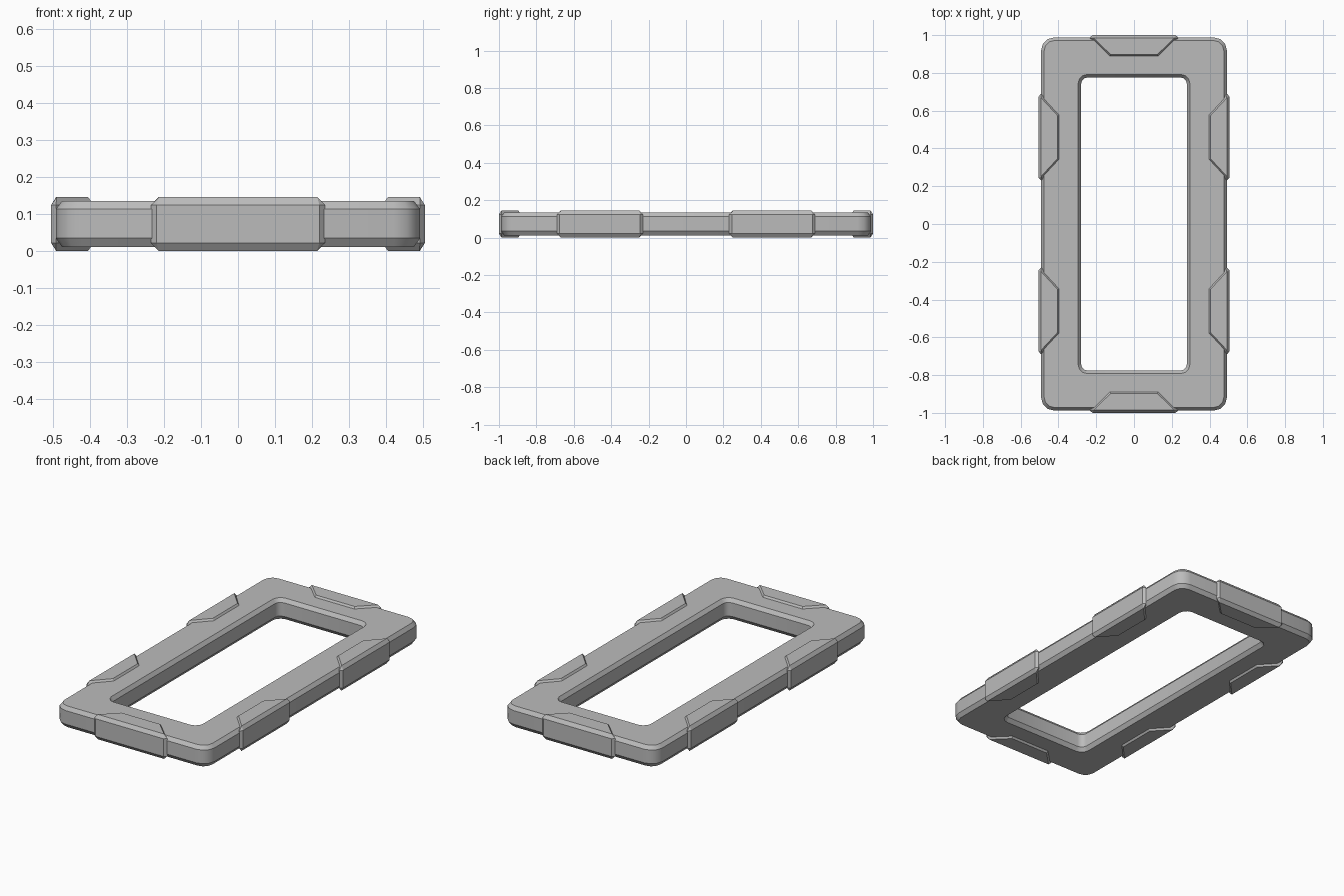
import bpy, bmesh, math
from mathutils import Vector

cube = bpy.data.objects.get("Cube")
if cube:
    bpy.data.objects.remove(cube, do_unlink=True)

grey = bpy.data.materials.new("mid_grey")
grey.use_nodes = True
colour = (0.5, 0.5, 0.5, 1)
grey.diffuse_color = colour
grey.node_tree.nodes["Principled BSDF"].inputs["Base Color"].default_value = colour


def rounded_rect(half_x, half_y, radius, segments=3):
    points = []
    for corner, (sx, sy) in enumerate(((1, 1), (-1, 1), (-1, -1), (1, -1))):
        for i in range(segments + 1):
            a = (corner + i / segments) * math.pi / 2
            points.append((sx * (half_x - radius) + radius * math.cos(a),
                           sy * (half_y - radius) + radius * math.sin(a)))
    return points


def inset(points, d):
    """Move every side of a counter-clockwise convex outline inwards by d."""
    pts = [Vector(p) for p in points]
    result = []
    for i, p in enumerate(pts):
        e1 = (p - pts[i - 1]).normalized()
        e2 = (pts[(i + 1) % len(pts)] - p).normalized()
        n1, n2 = Vector((-e1.y, e1.x)), Vector((-e2.y, e2.x))
        result.append(p + (n1 + n2) * d / (1 + n1.dot(n2)))
    return result


def loft(name, layers, closed=False):
    """Join stacked (outline, z) layers; closed makes a ring, otherwise cap the ends."""
    bm = bmesh.new()
    loops = [[bm.verts.new((p[0], p[1], z)) for p in outline] for outline, z in layers]
    pairs = list(zip(loops, loops[1:]))
    if closed:
        pairs.append((loops[-1], loops[0]))
    else:
        bm.faces.new(loops[0][::-1])
        bm.faces.new(loops[-1])
    for a, b in pairs:
        for i in range(len(a)):
            j = (i + 1) % len(a)
            bm.faces.new((a[i], a[j], b[j], b[i]))
    bmesh.ops.recalc_face_normals(bm, faces=bm.faces)
    mesh = bpy.data.meshes.new(name)
    bm.to_mesh(mesh)
    bm.free()
    mesh.materials.append(grey)
    obj = bpy.data.objects.new(name, mesh)
    bpy.context.collection.objects.link(obj)
    return obj


# Rectangular frame with chamfered outer and inner rims
outer = rounded_rect(0.492, 0.988, 0.07)
hole = rounded_rect(0.28, 0.776, 0.035)
outer_small, hole_wide = inset(outer, 0.016), inset(hole, -0.016)
low, low_edge, high_edge, high = 0.011, 0.034, 0.113, 0.134
frame = loft("frame", [
    (outer_small, low), (outer, low_edge), (outer, high_edge), (outer_small, high),
    (hole_wide, high), (hole, high_edge), (hole, low_edge), (hole_wide, low)], closed=True)
bpy.ops.object.select_all(action="DESELECT")
frame.select_set(True)
bpy.context.view_layer.objects.active = frame
bpy.ops.object.shade_smooth_by_angle(angle=math.radians(32))


# Chamfered guard plates wrapping the frame edge
def plate(name, outline):
    small = inset(outline, 0.015)
    loft(name, [(small, 0), (outline, 0.021), (outline, 0.124), (small, 0.145)])


end_outline = [(-0.22, -1), (0.22, -1), (0.235, -0.986),
               (0.13, -0.882), (-0.13, -0.882), (-0.235, -0.986)]
plate("front_plate", end_outline)
plate("back_plate", [(-x, -y) for x, y in end_outline])

side_outline = [(0.505, -0.215), (0.505, 0.215), (0.492, 0.23),
                (0.39, 0.12), (0.39, -0.12), (0.492, -0.23)]
for side, sx in (("left", 1), ("right", -1)):
    for end, y0 in (("front", -0.46), ("back", 0.46)):
        plate(f"{side}_{end}_plate", [(sx * x, sx * y + y0) for x, y in side_outline])
